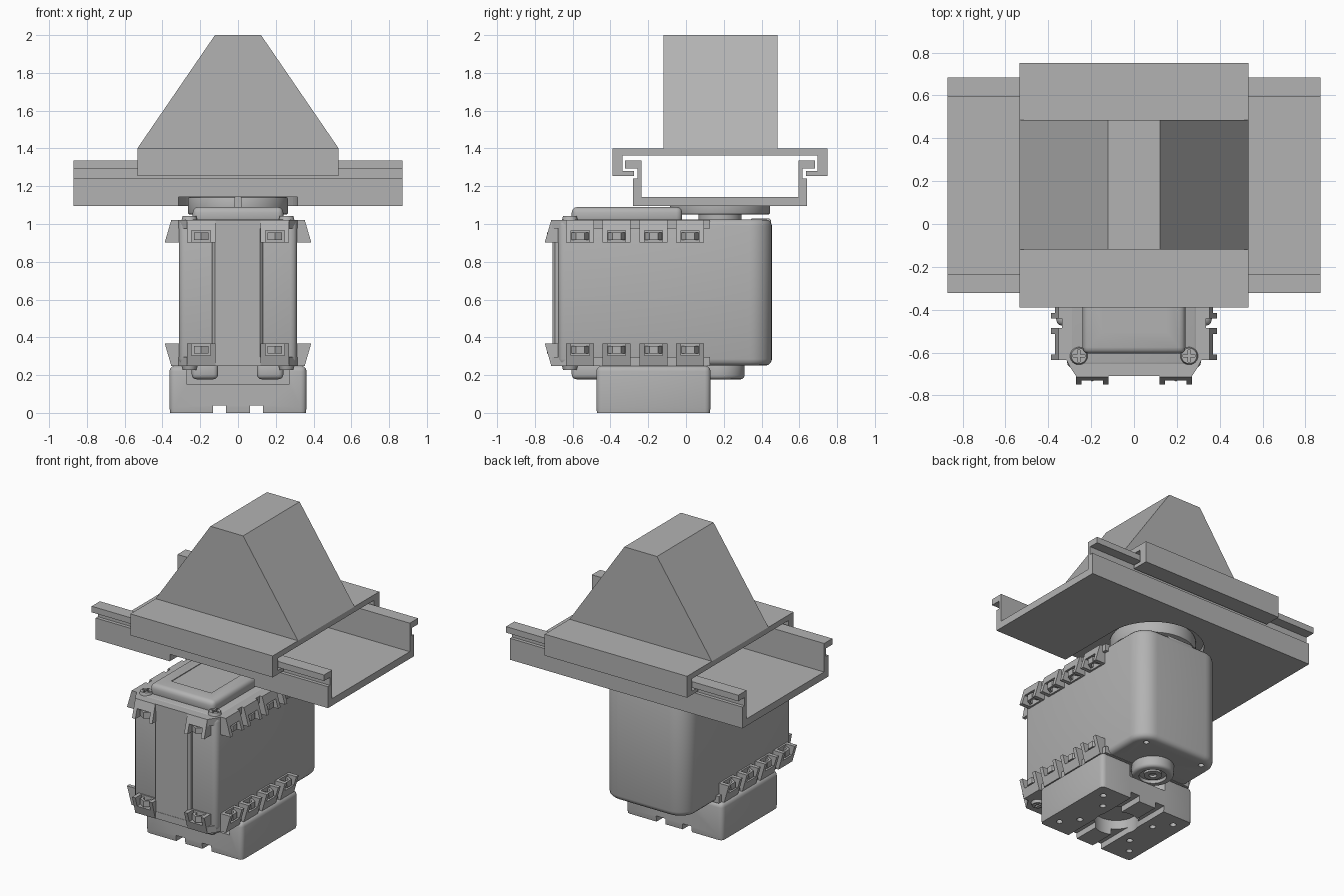
import bpy, bmesh, math
from mathutils import Matrix, Vector

old = bpy.data.objects.get("Cube")
if old:
    bpy.data.objects.remove(old)

GREY = (0.45, 0.45, 0.45, 1)
grey = bpy.data.materials.new("plain grey")
grey.use_nodes = True
grey.diffuse_color = GREY
grey.node_tree.nodes["Principled BSDF"].inputs["Base Color"].default_value = GREY


def finish(name, bm):
    bmesh.ops.recalc_face_normals(bm, faces=bm.faces)
    me = bpy.data.meshes.new(name)
    bm.to_mesh(me)
    bm.free()
    me.materials.append(grey)
    ob = bpy.data.objects.new(name, me)
    bpy.context.collection.objects.link(ob)
    return ob


def add_box(bm, x, y, z):
    mid = Vector((sum(x) / 2, sum(y) / 2, sum(z) / 2))
    size = (x[1] - x[0], y[1] - y[0], z[1] - z[0], 1)
    bmesh.ops.create_cube(bm, size=1, matrix=Matrix.Translation(mid) @ Matrix.Diagonal(size))


def box(name, x, y, z):
    bm = bmesh.new()
    add_box(bm, x, y, z)
    return finish(name, bm)


def add_cyl(bm, x, y, r, z, top=None, n=40):
    bmesh.ops.create_cone(bm, cap_ends=True, segments=n, radius1=r, radius2=top or r,
                          depth=z[1] - z[0], matrix=Matrix.Translation((x, y, sum(z) / 2)))


def cyl(name, x, y, r, z, top=None, n=40):
    bm = bmesh.new()
    add_cyl(bm, x, y, r, z, top, n)
    return finish(name, bm)


def prism(name, points, a, b, axis):
    """Extrude a profile along x (points are y, z) or along z (points are x, y)."""
    bm = bmesh.new()
    face = bm.faces.new([bm.verts.new((a, *p) if axis == "x" else (*p, a)) for p in points])
    new = bmesh.ops.extrude_face_region(bm, geom=[face])["geom"]
    step = (b - a, 0, 0) if axis == "x" else (0, 0, b - a)
    bmesh.ops.translate(bm, vec=step, verts=[v for v in new if isinstance(v, bmesh.types.BMVert)])
    return finish(name, bm)


def apply(ob, mod):
    bpy.context.view_layer.objects.active = ob
    bpy.ops.object.modifier_apply(modifier=mod.name)


def cut(ob, *cutters):
    for c in cutters:
        mod = ob.modifiers.new("cut", "BOOLEAN")
        mod.operation, mod.solver, mod.object = "DIFFERENCE", "EXACT", c
        apply(ob, mod)
        bpy.data.objects.remove(c)


def bevel(ob, width, segments=3, angle=40):
    mod = ob.modifiers.new("bevel", "BEVEL")
    mod.width, mod.segments, mod.limit_method = width, segments, "ANGLE"
    mod.angle_limit = math.radians(angle)
    apply(ob, mod)


def smooth(*obs):
    for ob in obs:
        bpy.ops.object.select_all(action="DESELECT")
        ob.select_set(True)
        bpy.context.view_layer.objects.active = ob
        bpy.ops.object.shade_smooth_by_angle(angle=math.radians(35))


AXIS_Y = 0.18        # output shaft and rail centre
MID_Z = 0.635        # mid height of the motor housing


def symmetric(half):
    """Mirror a half profile about the rail centre."""
    return ([(AXIS_Y + u, z) for u, z in half] +
            [(AXIS_Y - u, z) for u, z in reversed(half)])


def below(ob, name):
    """Copy a part mirrored to the underside of the housing."""
    me = ob.data.copy()
    me.transform(Matrix.Translation((0, 0, 2 * MID_Z)) @ Matrix.Diagonal((1, 1, -1, 1)))
    me.flip_normals()
    twin = bpy.data.objects.new(name, me)
    bpy.context.collection.objects.link(twin)


# Rail with hooked side walls, notched underneath for the horn
rail = prism("rail", symmetric([(.46, 1.095), (.46, 1.24), (.437, 1.24), (.437, 1.295),
             (.503, 1.295), (.503, 1.336), (.415, 1.336), (.415, 1.143)]), -.87, .87, "x")
arc = [(.315 * math.cos(math.pi * i / 24), AXIS_Y + .315 * math.sin(math.pi * i / 24))
       for i in range(25)]
cut(rail, prism("slot_cutter", arc + [(-.315, -.4), (.315, -.4)], 1.0, 1.1425, "z"))

# Sliding carriage and its tapered block
prism("carriage", symmetric([(.57, 1.40), (.57, 1.255), (.455, 1.255), (.455, 1.28),
      (.515, 1.28), (.515, 1.363)]), -.533, .533, "x")
block = box("tapered_block", (-.533, .533), (-.12, .485), (1.4, 2))
for v in block.data.vertices:
    if v.co.z > 1.9:
        v.co.x *= .122 / .533

# Motor housing with a rounded back
R = .12
back = [(.313 - R + R * math.cos(math.pi * i / 16), .455 - R + R * math.sin(math.pi * i / 16))
        for i in range(9)]
outline = back + [(-x, y) for x, y in reversed(back)] + [(-.313, -.677), (.313, -.677)]
housing = prism("housing", outline, .25, 1.025, "z")
bevel(housing, .035)
cut(housing, *[cyl("hole_cutter", x, y, .018, (.2, .29), n=16)
               for x in (-.22, .22) for y in (.1, .38)])
port = box("cable_port", (-.1, .1), (.34, .45), (.99, 1.03))
bevel(port, .015)
front_panel = box("front_panel", (-.138, .132), (-.708, -.6), (.27, 1.0))
bevel(front_panel, .015, 1)

# Cover plates on top and bottom of the housing
cover = box("top_cover", (-.24, .24), (-.605, -.02), (1.0, 1.09))
bevel(cover, .03)
cut(cover, box("label_cutter", (-.15, .15), (-.5, -.12), (1.085, 1.2)))
runners = []
for side, xs in (("right", (-.245, -.105)), ("left", (.1, .24))):
    runner = box(side + "_bottom_runner", xs, (-.605, -.02), (.178, .27))
    bevel(runner, .025)
    runners.append(runner)

# Horn and hub on the output shaft, idler underneath
hub = cyl("horn_hub", 0, AXIS_Y, .115, (1.0, 1.06))
horn = cyl("horn", 0, AXIS_Y, .265, (1.05, 1.142), n=64)
bevel(horn, .01, 2)
cut(horn, box("slit_cutter", (-.017, .017), (-.2, -.06), (1, 1.2)))
idler = cyl("idler", 0, AXIS_Y, .13, (.178, .27), n=48)
bevel(idler, .02)
cut(idler, cyl("ring_cutter", 0, AXIS_Y, .085, (.1, .2)))
boss = cyl("idler_screw", 0, AXIS_Y, .055, (.185, .25))
cut(boss, cyl("socket_cutter", 0, AXIS_Y, .025, (.1, .2), n=16))


# Brackets: a plate around three sides carrying open nut pockets
SIDE_Y = [-.56, -.367, -.172, .022]
plate = [(.335, .128), (.335, -.59), (.30, -.665), (.27, -.71)]
bracket = prism("upper_bracket", plate + [(-x, y) for x, y in reversed(plate)], .975, 1.022, "z")


def pocket(name, x, y, front):
    """Chamfered nut holder that is open below and outwards."""
    sx = 1 if x > 0 else -1
    xs = (x - .075, x + .075) if front else sorted((sx * .3, sx * .388))
    ys = (-.748, -.66) if front else (y - .074, y + .074)
    ob = box(name, xs, ys, (.902, 1.022))
    for v in ob.data.vertices:
        if v.co.z > 1:
            if front and v.co.y < -.7:
                v.co.y += .035
            if not front and abs(v.co.x) > .35:
                v.co.x -= sx * .035
    gx = (x - .05, x + .05) if front else sorted((sx * .325, sx * .5))
    gy = (-.85, -.685) if front else (y - .048, y + .048)
    cx, cy = (x, -.69) if front else (sx * .33, y)
    cut(ob, box("gap_cutter", gx, gy, (.8, .965)))
    nut = cyl(name + "_nut", cx, cy, .045, (.915, .955), n=6)
    cut(nut, cyl("bore_cutter", cx, cy, .025, (.8, 1.1), n=16))
    below(ob, "lower_" + name)
    below(nut, "lower_" + name + "_nut")


for s, side in ((1, "left"), (-1, "right")):
    for i, y in enumerate(SIDE_Y):
        pocket(f"{side}_pocket_{i + 1}", s * .35, y, False)
    pocket(side + "_front_pocket", s * .195, -.7, True)
    # Cross-head corner screw
    screw = cyl(side + "_screw", s * .257, -.615, .045, (1.01, 1.042), .036, 24)
    for w, d in ((.028, .006), (.006, .028)):
        cut(screw, box("cross_cutter", (s * .257 - w, s * .257 + w), (-.615 - d, -.615 + d),
                       (1.03, 1.1)))
    smooth(screw)
    below(screw, "lower_" + side + "_screw")
below(bracket, "lower_bracket")

# Mounting base with grooves, centre bore, screw holes and a pocket for the runners
base = box("mounting_base", (-.363, .363), (-.475, .13), (0, .25))
bevel(base, .03, 3)
for v in base.data.vertices:    # keep the top and bottom rims crisp
    if v.co.z < .05:
        v.co.z = 0 if v.co.z < .029 else .03
cut(base,
    box("runner_cutter", (-.27, .27), (-.6, -.02), (.15, .4)),
    cyl("idler_cutter", 0, AXIS_Y, .15, (.15, .4)),
    cyl("bore_cutter", 0, -.17, .14, (-.1, .1), n=48),
    *[box("groove_cutter", (x - .034, x + .034), (-.7, .4), (-.1, .04)) for x in (-.098, .098)],
    *[cyl("hole_cutter", x, y, .02, (-.1, .06), n=16)
      for x in (-.28, -.2, .2, .28) for y in ((-.38, .04) if abs(x) > .25 else (-.28, -.06))])

smooth(housing, port, cover, hub, horn, idler, boss, base, *runners)
